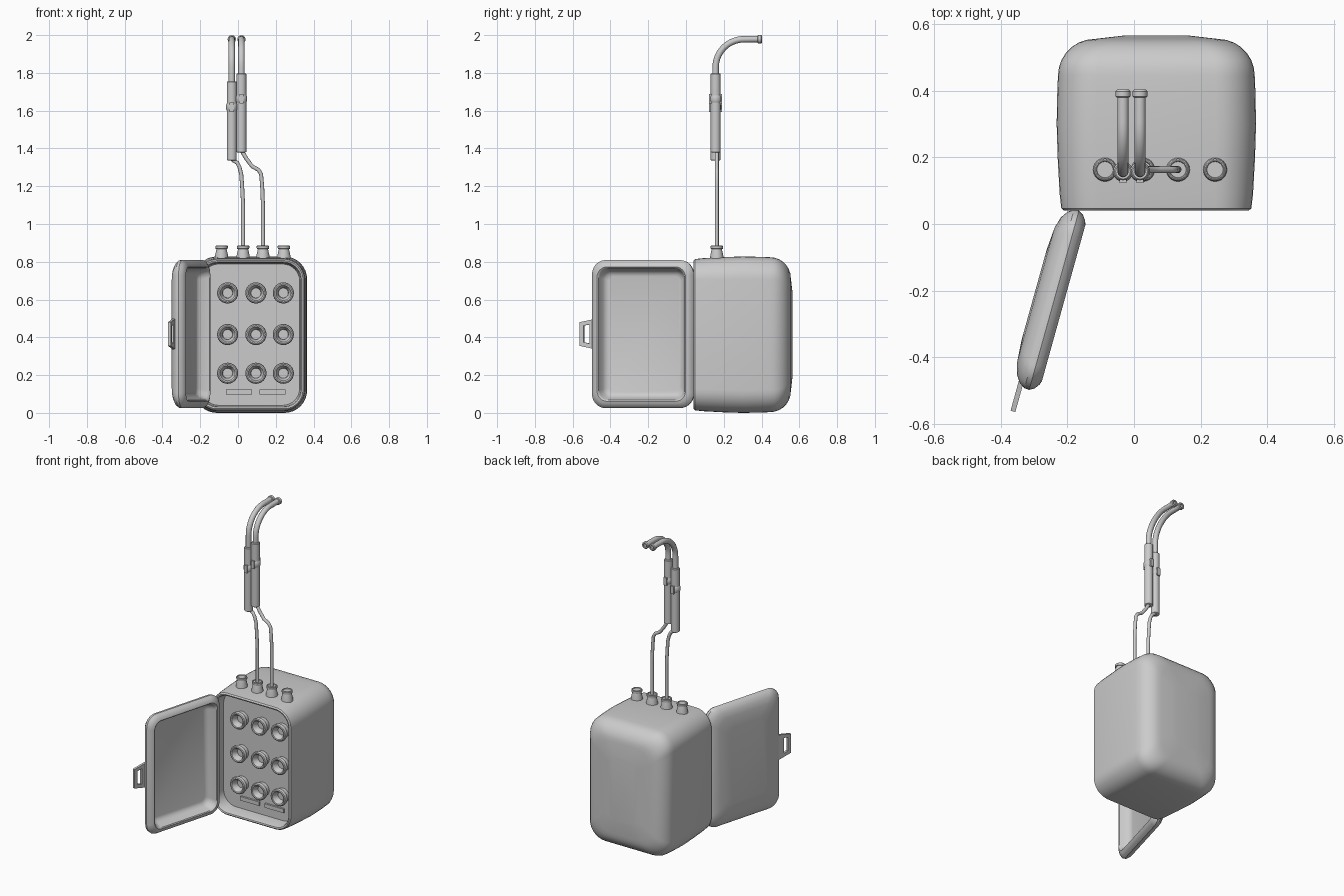
import bpy, bmesh
from math import sin, cos, pi
from mathutils import Matrix, Vector

if "Cube" in bpy.data.objects:
    bpy.data.objects.remove(bpy.data.objects["Cube"])


def finish(name, bm, mat=Matrix(), angle=0.6):
    bm.transform(mat)
    bmesh.ops.recalc_face_normals(bm, faces=bm.faces)
    me = bpy.data.meshes.new(name)
    bm.to_mesh(me)
    bm.free()
    ob = bpy.data.objects.new(name, me)
    bpy.context.collection.objects.link(ob)
    smooth(ob, angle)
    return ob


def smooth(ob, angle=0.6):
    bpy.ops.object.select_all(action='DESELECT')
    ob.select_set(True)
    bpy.context.view_layer.objects.active = ob
    bpy.ops.object.shade_smooth_by_angle(angle=angle)


def skin(bm, rings, cap=True):
    n = len(rings[0])
    for a, b in zip(rings, rings[1:]):
        for i in range(n):
            j = (i + 1) % n
            bm.faces.new((a[i], a[j], b[j], b[i]))
    if cap:
        bm.faces.new(rings[0])
        bm.faces.new(rings[-1])


def loft(name, centre, half, secs, mat):
    """Rounded rectangles in u,v stacked along w; secs = (w, inset, corner radius)."""
    bm = bmesh.new()
    rings = []
    for w, inset, r in secs:
        ring = []
        for k, (sx, sy) in enumerate(((1, 1), (-1, 1), (-1, -1), (1, -1))):
            cx = centre[0] + sx * (half[0] - inset - r)
            cy = centre[1] + sy * (half[1] - inset - r)
            for i in range(9):
                a = (k + i / 8) * pi / 2
                ring.append(bm.verts.new((cx + r * cos(a), cy + r * sin(a), w)))
        rings.append(ring)
    skin(bm, rings)
    return finish(name, bm, mat)


def lathe(name, profile, loc, axis=(0, 0, 1), n=24):
    bm = bmesh.new()
    rings = [[bm.verts.new((r * cos(2 * pi * i / n), r * sin(2 * pi * i / n), h))
              for i in range(n)] for r, h in profile]
    skin(bm, rings)
    rot = Vector((0, 0, 1)).rotation_difference(Vector(axis)).to_matrix().to_4x4()
    return finish(name, bm, Matrix.Translation(loc) @ rot)


def tube(name, pts, radius):
    cu = bpy.data.curves.new(name, 'CURVE')
    cu.dimensions = '3D'
    cu.bevel_depth = radius
    cu.bevel_resolution = 4
    cu.use_fill_caps = True
    sp = cu.splines.new('POLY')
    sp.points.add(len(pts) - 1)
    for p, co in zip(sp.points, pts):
        p.co = (*co, 1)
    ob = bpy.data.objects.new(name, cu)
    bpy.context.collection.objects.link(ob)
    bpy.ops.object.select_all(action='DESELECT')
    ob.select_set(True)
    bpy.context.view_layer.objects.active = ob
    bpy.ops.object.convert(target='MESH')
    smooth(bpy.context.object)


def block(name, loc, size):
    bm = bmesh.new()
    bmesh.ops.create_cube(bm, size=1)
    return finish(name, bm, Matrix.Translation(loc) @ Matrix.Diagonal((*size, 1)))


# Case: recessed panel, front lip, bulging sides, rounded back
secs = [(.125, .04, .09), (.055, .035, .09), (.043, .03, .095), (.04, .022, .1),
        (.047, .014, .11), (.09, .009, .115), (.2, .003, .12), (.3, 0, .12), (.4, .002, .12)]
for i in range(8):
    a = i / 7 * pi / 2
    secs.append((.445 + .11 * sin(a), .004 + .11 * (1 - cos(a)), .12 - .03 * i / 7))
secs.append((.565, .2, .05))
box_mat = Matrix(((1, 0, 0, 0), (0, 0, 1, 0), (0, 1, 0, 0), (0, 0, 0, 1)))
loft("case", (.067, .414), (.299, .414), secs, box_mat)

# Open door: hollow tray swung out on the left edge
door_mat = Matrix(((-.268, 0, .963, -.145), (-.963, 0, -.268, 0), (0, 1, 0, 0), (0, 0, 0, 1)))
loft("door", (.246, .417), (.28, .393),
     [(-.066, .085, .03), (-.061, .07, .035), (-.045, .057, .045), (-.015, .047, .05),
      (-.004, .043, .05), (0, .037, .055), (-.004, .025, .06), (-.015, .01, .07),
      (-.03, .001, .075), (-.045, .002, .075), (-.062, .013, .075), (-.077, .035, .07),
      (-.087, .07, .06), (-.092, .14, .05)], door_mat)

# Latch plate with a slot on the free door edge
bm = bmesh.new()
loops = [[(.48, .33), (.6, .355), (.6, .48), (.48, .505)],
         [(.545, .367), (.577, .374), (.577, .462), (.545, .469)]]
rings = [[bm.verts.new((u, v, w)) for u, v in loops[k]]
         for k, w in ((0, -.067), (0, -.052), (1, -.052), (1, -.067), )]
skin(bm, rings + rings[:1], cap=False)
finish("door_latch", bm, door_mat, 0.4)

# Sockets in a three by three grid and two label plates
for i, z in enumerate((.21, .415, .635)):
    for j, x in enumerate((-.055, .095, .24)):
        lathe(f"socket_{i}_{j}",
              [(.045, -.005), (.045, .028), (.054, .032), (.056, .045), (.053, .053),
               (.047, .056), (.04, .054), (.036, .045), (.028, .03), (.026, .015)],
              (x, .125, z), (0, -1, 0))
for i, x in enumerate((.005, .183)):
    block(f"label_plate_{i}", (x, .122, .11), (.138, .018, .026))

# Cable glands along the top
Y = .163
for i, x in enumerate((-.087, .027, .132, .243)):
    lathe(f"cable_gland_{i}",
          [(.036, 0), (.035, .015), (.027, .052), (.032, .054), (.033, .06), (.033, .068),
           (.029, .071), (.026, .071), (.024, .066)], (x, Y, .815))

# Two wands: cable, grip, ring, button, bent pipe and end collar
wands = [(-.033, 1.335, [(.027, .87), (.027, 1.1), (.022, 1.2), (.017, 1.265), (.008, 1.3),
                         (-.005, 1.325), (-.022, 1.335), (-.033, 1.345)]),
         (.018, 1.378, [(.132, .87), (.132, 1.1), (.128, 1.2), (.122, 1.265), (.108, 1.287),
                        (.075, 1.305), (.045, 1.345), (.018, 1.39)])]
for k, (x, z, path) in enumerate(wands):
    tube(f"cable_{k}", [(px, Y, pz) for px, pz in path], .0105)
    lathe(f"wand_grip_{k}", [(.02, 0), (.026, .004), (.026, .416), (.022, .42)],
          (x, .157, z), n=20)
    lathe(f"wand_ring_{k}", [(.026, 0), (.03, .008), (.03, .03), (.026, .038)],
          (x, .157, z + .265), n=20)
    block(f"wand_button_{k}", (x, .157, z + .284), (.022, .068, .05))
    arc = [(x, .157 + .15 * (1 - cos(a)), 1.83 + .148 * sin(a))
           for a in (i / 14 * pi / 2 for i in range(15))]
    tube(f"wand_pipe_{k}", [(x, .157, z + .4)] + arc + [(x, .385, 1.979)], .017)
    lathe(f"wand_tip_{k}", [(.016, 0), (.022, .004), (.022, .02), (.018, .025), (.011, .025), (.01, .018)],
          (x, .378, 1.978), (0, 1, 0), n=20)
